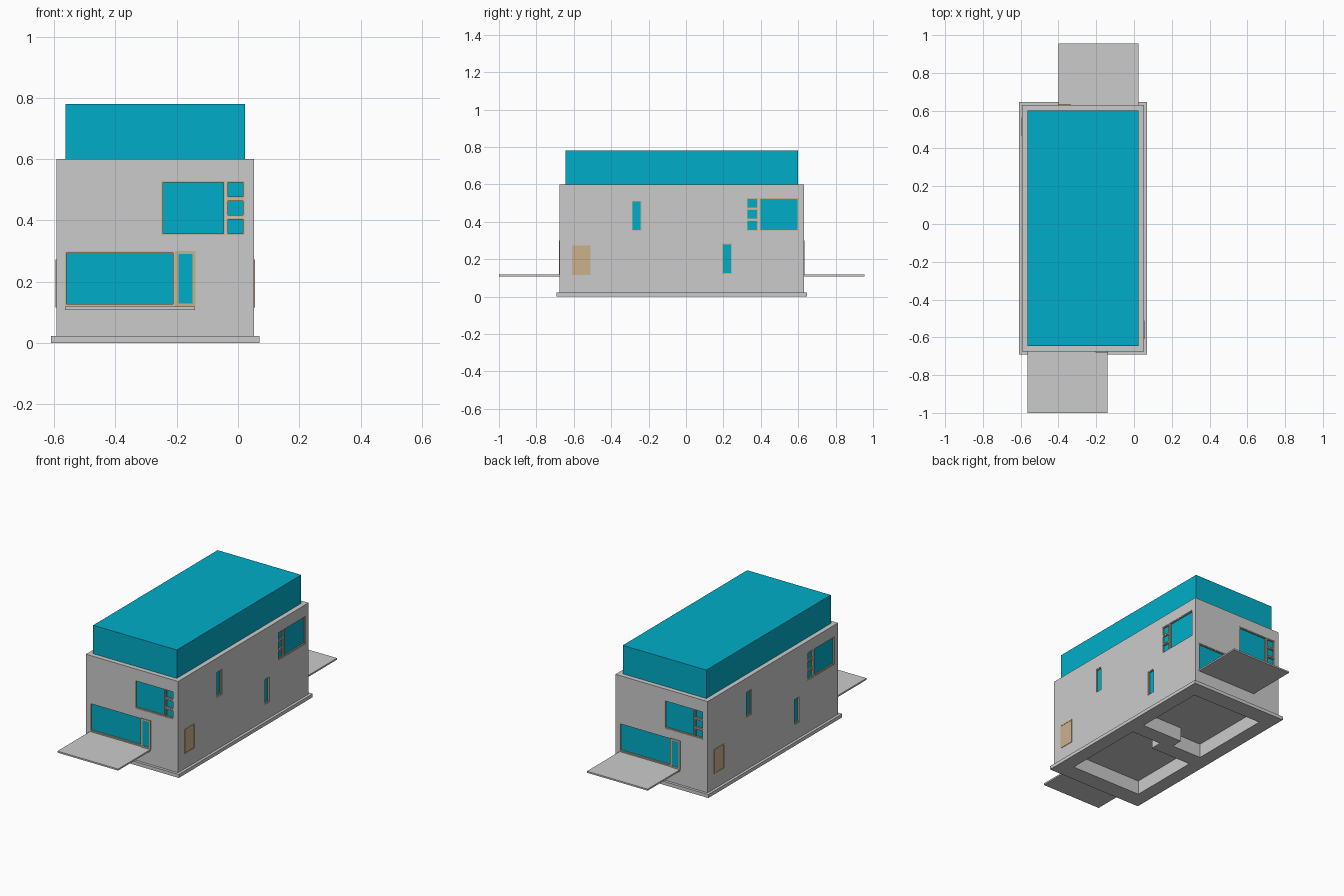
import bpy, bmesh

if "Cube" in bpy.data.objects:
    bpy.data.objects.remove(bpy.data.objects["Cube"])

# The house is symmetric under a half turn about this vertical axis
CX, CY = -0.27, -0.0225
FRONT, RIGHT = -0.675, 0.053


def material(name, rgb):
    m = bpy.data.materials.new(name)
    m.diffuse_color = (*rgb, 1)
    m.use_nodes = True
    m.node_tree.nodes["Principled BSDF"].inputs["Base Color"].default_value = m.diffuse_color
    return m


GLASS = material("glass_blue", (0.0, 0.42, 0.58))
WOOD = material("pale_wood", (0.6, 0.44, 0.26))


def prism(bm, pts, z0, z1):
    """Extrude a counter-clockwise outline between two heights."""
    lo = [bm.verts.new((x, y, z0)) for x, y in pts]
    hi = [bm.verts.new((x, y, z1)) for x, y in pts]
    bm.faces.new(lo[::-1])
    bm.faces.new(hi)
    n = len(pts)
    for i in range(n):
        j = (i + 1) % n
        bm.faces.new((lo[i], lo[j], hi[j], hi[i]))


def build(name, prisms, mat=None, twin=True, helper=False):
    """Mesh object from prisms, optionally repeated by the half turn."""
    bm = bmesh.new()
    for pts, z0, z1 in prisms:
        prism(bm, pts, z0, z1)
        if twin:
            prism(bm, [(2 * CX - x, 2 * CY - y) for x, y in pts], z0, z1)
    me = bpy.data.meshes.new(name)
    bm.to_mesh(me)
    bm.free()
    ob = bpy.data.objects.new(name, me)
    bpy.context.collection.objects.link(ob)
    if mat:
        me.materials.append(mat)
    if helper:
        ob.hide_render = True
        ob.display_type = 'WIRE'
    return ob


def rect(x0, y0, x1, y1):
    return [(x0, y0), (x1, y0), (x1, y1), (x0, y1)]


def panel(side, u0, u1, z0, z1, d0, d1):
    """Block on a facade: u along the wall, d measured inwards."""
    if side == 'front':
        return rect(u0, FRONT + d0, u1, FRONT + d1), z0, z1
    return rect(RIGHT - d1, u0, RIGHT - d0, u1), z0, z1


def ring(side, u0, u1, z0, z1, w, d0, d1):
    return [panel(side, u0, u0 + w, z0, z1, d0, d1),
            panel(side, u1 - w, u1, z0, z1, d0, d1),
            panel(side, u0 + w, u1 - w, z0, z0 + w, d0, d1),
            panel(side, u0 + w, u1 - w, z1 - w, z1, d0, d1)]


# Window openings: side, u0, u1, z0, z1
windows = [
    ('front', -0.565, -0.207, 0.122, 0.299),
    ('front', -0.25, -0.043, 0.352, 0.528),
    ('right', 0.393, 0.6, 0.352, 0.528),
    ('right', -0.29, -0.238, 0.352, 0.512),
    ('right', 0.193, 0.245, 0.122, 0.283),
]
for z in (0.352, 0.412, 0.472):
    windows.append(('front', -0.038, 0.022, z, z + 0.056))
    windows.append(('right', 0.325, 0.385, z, z + 0.056))
door = ('front', -0.205, -0.138, 0.118, 0.3)

frames, panes, pockets = [], [], []
for w in windows:
    frames += ring(*w, 0.005, 0.002, 0.014)
    panes.append(panel(*w, 0.010, 0.014))
    pockets.append(panel(*w, -0.02, 0.012))

# Main body and plinth, recessed from below
walls = build("walls", [(rect(-0.593, FRONT, RIGHT, 0.63), 0.022, 0.6)], twin=False)
plinth = build("plinth", [(rect(-0.61, -0.692, 0.07, 0.647), 0, 0.022)], twin=False)
room = [(-0.52, -0.58), (-0.02, -0.58), (-0.02, -0.035),
        (-0.23, -0.035), (-0.23, -0.11), (-0.52, -0.11)]
cellar_cut = build("cellar_cutter", [(room, -0.05, 0.09)], helper=True)
pocket_cut = build("window_cutter", pockets, helper=True)
for ob, cutters in ((walls, (cellar_cut, pocket_cut)), (plinth, (cellar_cut,))):
    for c in cutters:
        m = ob.modifiers.new("cut", 'BOOLEAN')
        m.operation = 'DIFFERENCE'
        m.object = c
        m.solver = 'EXACT'

# Windows
build("window_frames", frames, WOOD)
build("window_panes", panes, GLASS)

# Glazed entrance doors and plain side doors
build("entrance_door_frames", ring(*door, 0.010, -0.004, 0.002), WOOD)
build("entrance_door_glass", [panel('front', -0.195, -0.148, 0.128, 0.29, -0.001, 0.002)], GLASS)
build("side_doors", [panel('right', -0.603, -0.517, 0.115, 0.265, -0.001, 0.002)], WOOD)
build("side_door_frames", ring('right', -0.61, -0.51, 0.115, 0.272, 0.007, -0.003, 0.002), WOOD)

# Terraces at both ends
build("terraces", [(rect(-0.565, -1.0, -0.14, FRONT), 0.108, 0.118)])

# Glass storey on the roof
build("roof_glass_storey", [(rect(-0.563, -0.645, 0.023, 0.6), 0.6, 0.78)], GLASS, twin=False)
